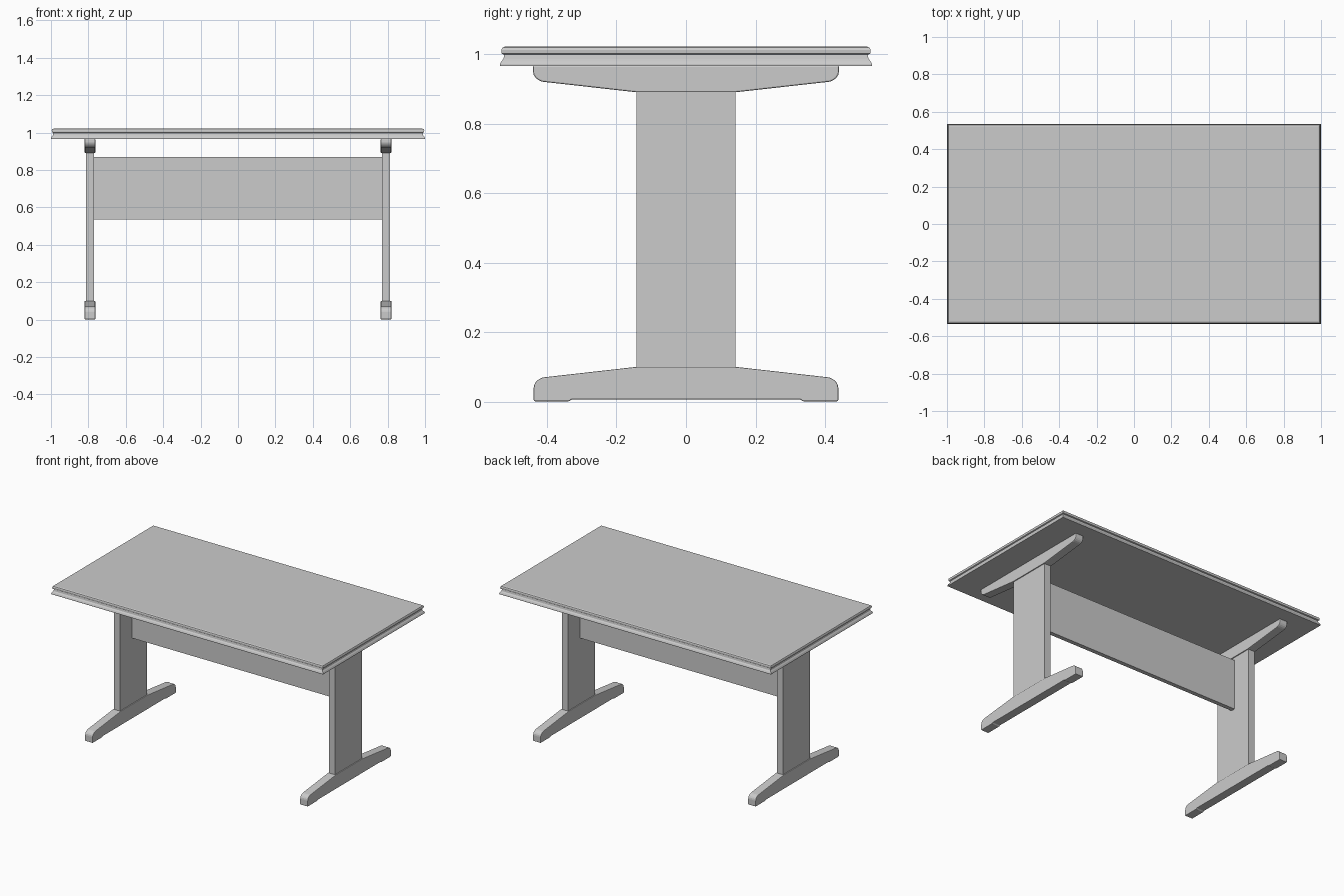
import bpy, bmesh, math

if "Cube" in bpy.data.objects:
    bpy.data.objects.remove(bpy.data.objects["Cube"])


def finish(name, bm, bevel=0.0):
    bmesh.ops.recalc_face_normals(bm, faces=bm.faces)
    me = bpy.data.meshes.new(name)
    bm.to_mesh(me)
    bm.free()
    ob = bpy.data.objects.new(name, me)
    bpy.context.collection.objects.link(ob)
    if bevel:
        mod = ob.modifiers.new("soft_edges", 'BEVEL')
        mod.width = bevel
        mod.segments = 2
        mod.limit_method = 'ANGLE'
        mod.angle_limit = math.radians(40)
    return ob


def box(name, x0, x1, y0, y1, z0, z1):
    bm = bmesh.new()
    bmesh.ops.create_cube(bm, size=1)
    for v in bm.verts:
        v.co.x = x0 + (v.co.x + 0.5) * (x1 - x0)
        v.co.y = y0 + (v.co.y + 0.5) * (y1 - y0)
        v.co.z = z0 + (v.co.z + 0.5) * (z1 - z0)
    return finish(name, bm)


def extrude_x(name, profile, x0, x1, bevel):
    bm = bmesh.new()
    face = bm.faces.new([bm.verts.new((x0, y, z)) for y, z in profile])
    ext = bmesh.ops.extrude_face_region(bm, geom=[face])
    moved = [g for g in ext["geom"] if isinstance(g, bmesh.types.BMVert)]
    bmesh.ops.translate(bm, verts=moved, vec=(x1 - x0, 0, 0))
    return finish(name, bm, bevel)


def end_arc(y_end, z_low, r_y, r_z, steps=5):
    # Quarter-round end leading into the sloping upper edge
    return [(y_end - r_y + r_y * math.cos(a), z_low + r_z * math.sin(a))
            for a in (math.pi / 2 * i / steps for i in range(steps + 1))]


# Table top: moulded edge made of stacked rectangular loops (height, inset)
EDGE = [(0.966, 0.0), (0.971, 0.0), (0.979, 0.004), (0.986, 0.010), (0.998, 0.012),
        (1.001, 0.005), (1.012, 0.004), (1.018, 0.007), (1.021, 0.014)]
bm = bmesh.new()
rings = [[bm.verts.new((sx * (1.0 - d), sy * (0.535 - d), z))
          for sx, sy in ((-1, -1), (1, -1), (1, 1), (-1, 1))] for z, d in EDGE]
for a, b in zip(rings, rings[1:]):
    for i in range(4):
        j = (i + 1) % 4
        bm.faces.new((a[i], a[j], b[j], b[i]))
bm.faces.new(rings[0][::-1])
bm.faces.new(rings[-1])
finish("table_top", bm)

# Foot outline with shallow pads at the ends; bracket is the same shape upside down
half_foot = [(0.33, 0.006), (0.335, 0.001), (0.438, 0.001)] + \
    end_arc(0.438, 0.040, 0.038, 0.031) + [(0.143, 0.100)]
foot = half_foot + [(-y, z) for y, z in reversed(half_foot)]
half_bracket = [(0.44, 0.967)] + \
    [(y, 0.99 - z) for y, z in end_arc(0.44, 0.040, 0.038, 0.031)] + [(0.143, 0.890)]
bracket = half_bracket + [(-y, z) for y, z in reversed(half_bracket)]

for side, s in (("left", -1), ("right", 1)):
    inner, outer = sorted((s * 0.763, s * 0.820))
    extrude_x(side + "_foot", foot, inner, outer, 0.004)
    extrude_x(side + "_top_bracket", bracket, inner, outer, 0.004)
    # Upright board between foot and bracket
    p0, p1 = sorted((s * 0.769, s * 0.814))
    box(side + "_upright", p0, p1, -0.143, 0.143, 0.095, 0.895)

# Panel joining the two uprights
box("stretcher_panel", -0.77, 0.77, -0.014, 0.014, 0.536, 0.870)
